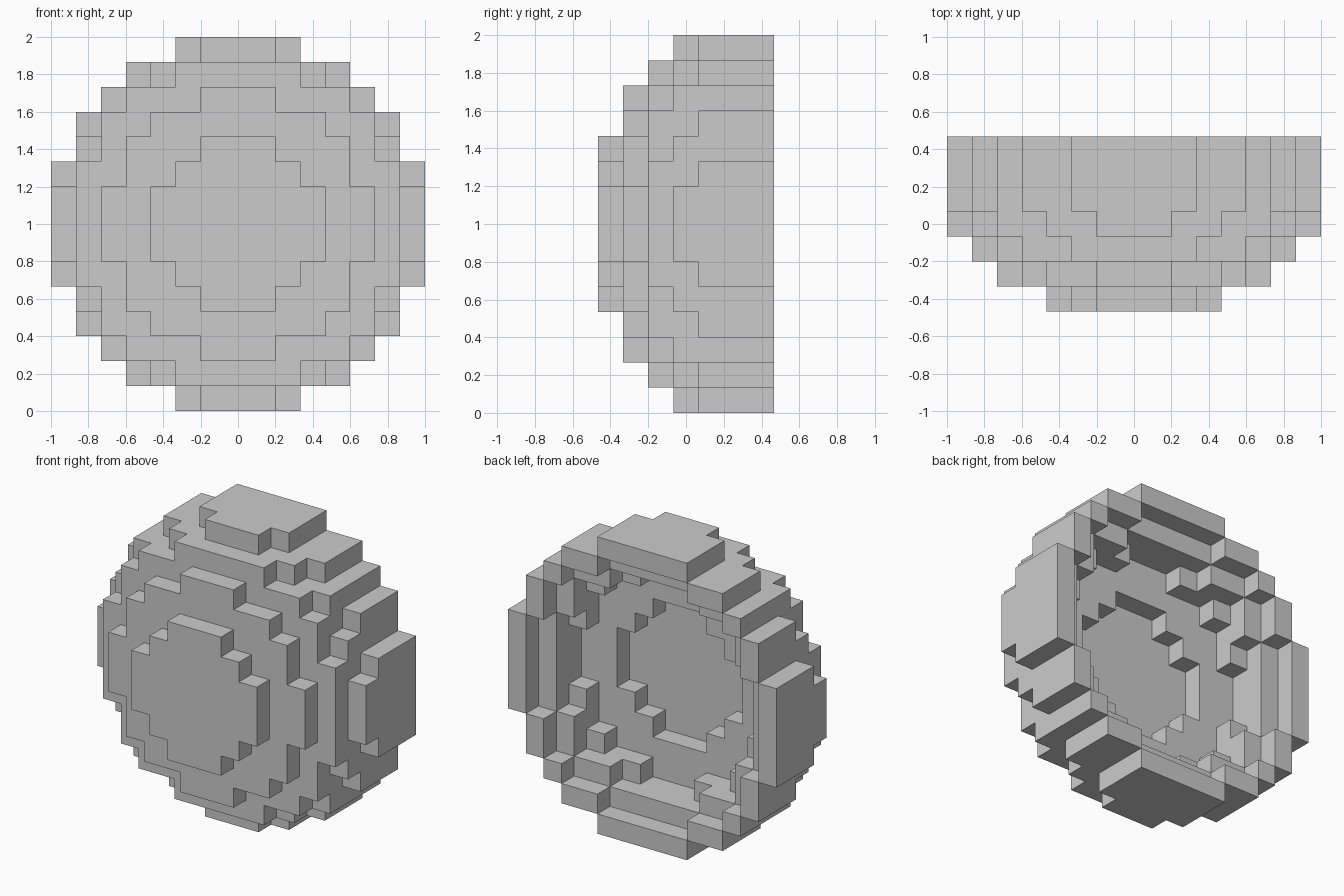
import bpy, bmesh
from mathutils import Vector

if "Cube" in bpy.data.objects:
    bpy.data.objects.remove(bpy.data.objects["Cube"])

S = 2 / 15          # cell size
# Half-width in cells of each row (middle row outwards), front layer to back layer
RIM = [7, 7, 7, 6, 6, 5, 4, 2]
OUTER = [
    [3, 3, 2, 1],
    [5, 5, 4, 4, 3, 1],
    [6, 6, 6, 5, 5, 4, 2],
    [7, 7, 6, 6, 5, 5, 3, 1],
    RIM, RIM, RIM,
]
# Cavity open at the back
CAVITY = {
    3: OUTER[0],
    4: OUTER[1],
    5: [5, 5, 5, 4, 4, 2],
    6: OUTER[2],
}


def disc(rows):
    """Cells (column, row) of a stepped disc, mirrored in both directions."""
    return {(i, k) for k in range(1 - len(rows), len(rows))
            for i in range(-rows[abs(k)], rows[abs(k)] + 1)}


# Collect the solid cells, layer by layer
cells = set()
for j, rows in enumerate(OUTER):
    for i, k in disc(rows) - disc(CAVITY.get(j, [])):
        cells.add((i, j - 3, k))

# Skin the cells with outward faces only
bm = bmesh.new()
for c in cells:
    for axis in range(3):
        for sign in (-1, 1):
            n = [0, 0, 0]
            n[axis] = sign
            if tuple(a + b for a, b in zip(c, n)) in cells:
                continue
            n = Vector(n)
            u = Vector((0, 0, 0))
            u[(axis + 1) % 3] = 0.5
            v = n.cross(u)
            mid = Vector(c) + n * 0.5
            corners = (mid - u - v, mid + u - v, mid + u + v, mid - u + v)
            bm.faces.new([bm.verts.new(p * S + Vector((0, 0, 1))) for p in corners])
bmesh.ops.remove_doubles(bm, verts=bm.verts, dist=0.001)

mesh = bpy.data.meshes.new("stepped_dome_shell")
bm.to_mesh(mesh)
bm.free()
dome = bpy.data.objects.new("stepped_dome_shell", mesh)
bpy.context.collection.objects.link(dome)
